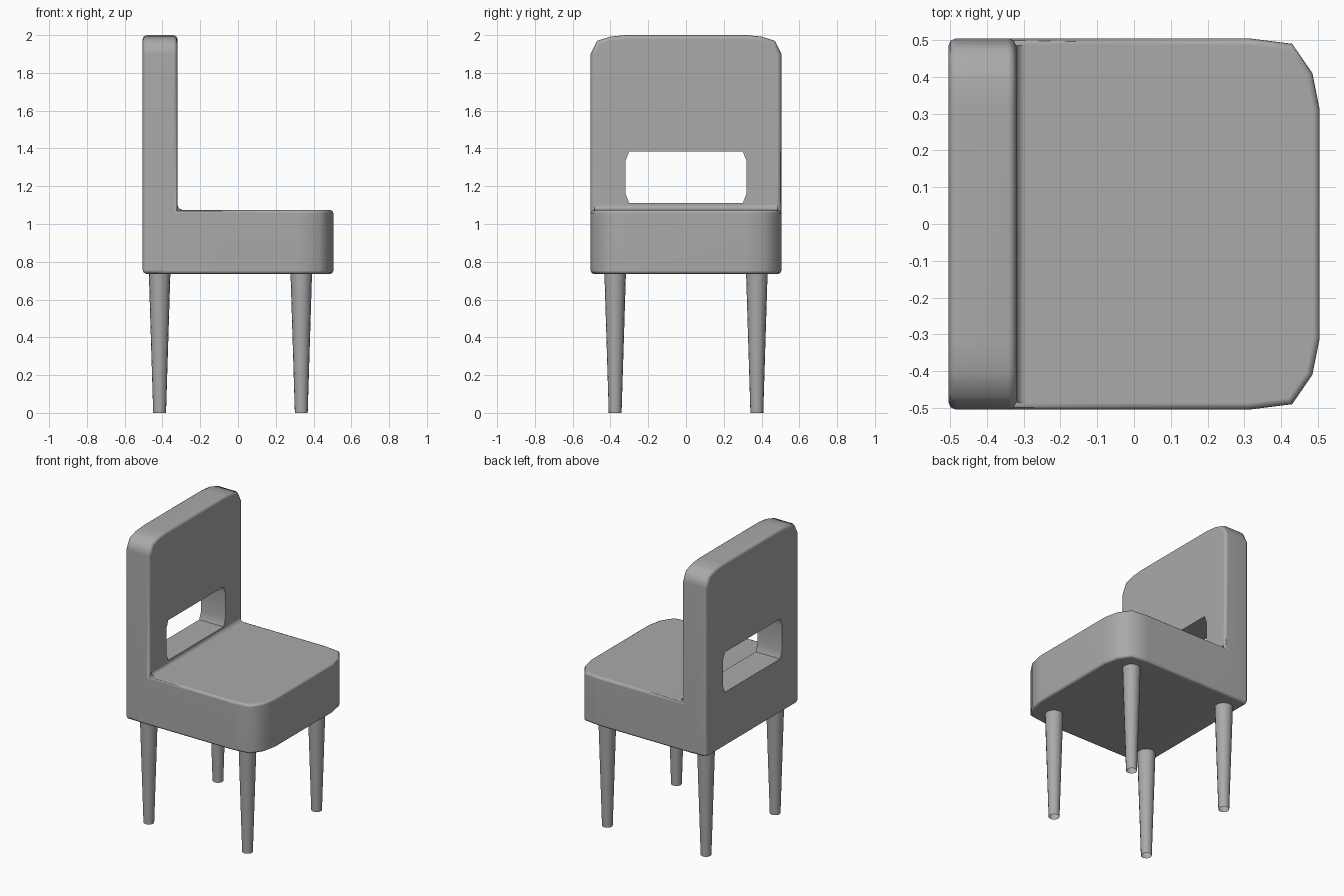
import bpy, bmesh, math
from mathutils import Vector

if "Cube" in bpy.data.objects:
    bpy.data.objects.remove(bpy.data.objects["Cube"], do_unlink=True)

grey = bpy.data.materials.new("warm_grey")
grey.use_nodes = True
GREY = (0.4, 0.4, 0.4, 1)
grey.diffuse_color = GREY
grey.node_tree.nodes["Principled BSDF"].inputs["Base Color"].default_value = GREY


def finish(name, bm):
    bmesh.ops.recalc_face_normals(bm, faces=bm.faces)
    mesh = bpy.data.meshes.new(name)
    bm.to_mesh(mesh)
    bm.free()
    mesh.materials.append(grey)
    ob = bpy.data.objects.new(name, mesh)
    bpy.context.collection.objects.link(ob)
    return ob


def prism(name, outline, to_point, low, high):
    """Extrude a 2D outline between two depths."""
    bm = bmesh.new()
    face = bm.faces.new([bm.verts.new(to_point(a, b, low)) for a, b in outline])
    moved = bmesh.ops.extrude_face_region(bm, geom=[face])["geom"]
    shift = Vector(to_point(0, 0, high)) - Vector(to_point(0, 0, low))
    bmesh.ops.translate(bm, vec=shift,
                        verts=[v for v in moved if isinstance(v, bmesh.types.BMVert)])
    return finish(name, bm)


def soften(ob, width):
    bevel = ob.modifiers.new("soft_edges", "BEVEL")
    bevel.width, bevel.segments = width, 2
    bevel.limit_method, bevel.angle_limit = "ANGLE", math.radians(60)


def combine(ob, other, operation):
    mod = ob.modifiers.new(operation.lower(), "BOOLEAN")
    mod.object, mod.operation, mod.solver = other, operation, "EXACT"


def apply_all(ob):
    bpy.context.view_layer.update()
    result = ob.evaluated_get(bpy.context.evaluated_depsgraph_get())
    ob.modifiers, old = ob.modifiers, ob.data
    ob.data = bpy.data.meshes.new_from_object(result)
    ob.modifiers.clear()


def smooth(ob, degrees):
    bpy.ops.object.select_all(action="DESELECT")
    ob.select_set(True)
    bpy.context.view_layer.objects.active = ob
    bpy.ops.object.shade_smooth_by_angle(angle=math.radians(degrees))


def mirrored(half):
    return half + [(-a, b) for a, b in reversed(half)]


# Backrest panel, hand opening, seat cushion and the crease between them
facing_x = lambda a, b, d: (d, a, b)
facing_z = lambda a, b, d: (b, a, d)
facing_y = lambda a, b, d: (a, d, b)

back = prism("seat_and_backrest", mirrored(
    [(0.505, 0.735), (0.505, 1.9), (0.47, 1.97), (0.4, 1.992), (0.32, 2)]),
    facing_x, -0.505, -0.32)
soften(back, 0.022)
opening = prism("opening_cutter", mirrored(
    [(0.3, 1.11), (0.32, 1.16), (0.32, 1.335), (0.3, 1.385)]),
    facing_x, -0.7, -0.1)
seat = prism("seat_cutter", mirrored(
    [(0.505, -0.42), (0.505, 0.31), (0.49, 0.43), (0.41, 0.485), (0.31, 0.505)]),
    facing_z, 0.735, 1.075)
soften(seat, 0.018)
crease = prism("crease_filler",
    [(-0.34, 1.05), (-0.295, 1.05), (-0.295, 1.075), (-0.312, 1.083),
     (-0.32, 1.1), (-0.34, 1.1)], facing_y, -0.485, 0.485)

combine(back, seat, "UNION")
combine(back, crease, "UNION")
combine(back, opening, "DIFFERENCE")
bpy.context.view_layer.update()
baked = bpy.data.meshes.new_from_object(
    back.evaluated_get(bpy.context.evaluated_depsgraph_get()))
back.modifiers.clear()
back.data = baked
for helper in (seat, crease, opening):
    bpy.data.objects.remove(helper, do_unlink=True)
smooth(back, 50)
back.modifiers.new("even_shading", "WEIGHTED_NORMAL").keep_sharp = True

# Four tapered legs, open at the foot
for end, x in (("front", 0.335), ("rear", -0.415)):
    for side, y in (("left", 0.375), ("right", -0.375)):
        bm = bmesh.new()
        bmesh.ops.create_cone(bm, cap_ends=False, segments=16,
                              radius1=0.034, radius2=0.057, depth=0.74)
        bmesh.ops.translate(bm, verts=bm.verts, vec=(x, y, 0.37))
        smooth(finish(f"{end}_{side}_leg", bm), 40)
